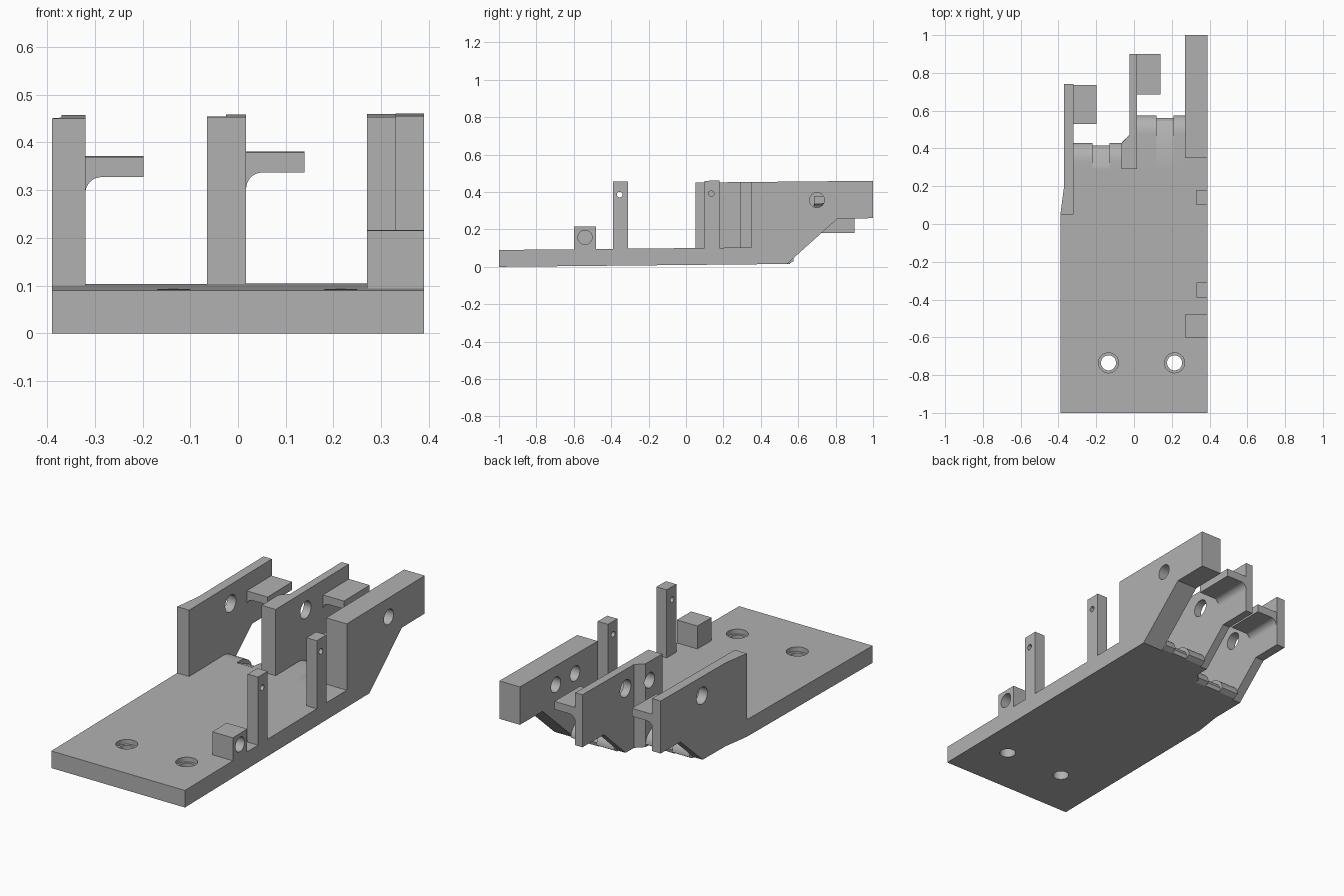
import bpy, bmesh, math
from mathutils import Vector

if "Cube" in bpy.data.objects:
    bpy.data.objects.remove(bpy.data.objects["Cube"], do_unlink=True)

grey = bpy.data.materials.new("plain grey")
grey.use_nodes = True
colour = (0.44, 0.44, 0.44, 1)
grey.diffuse_color = colour
grey.node_tree.nodes["Principled BSDF"].inputs["Base Color"].default_value = colour

THICK, TOP, SLOPE = 0.09, 0.44, 0.01
parts = []


def prism(name, pts, axis, lo, hi, keep=True):
    """Extrude a closed outline along one axis; outline uses the other two in order."""
    bm = bmesh.new()

    def place(p, d):
        c = list(p)
        c.insert("xyz".index(axis), d)
        return bm.verts.new(c)
    rings = [[place(p, d) for p in pts] for d in (lo, hi)]
    for ring in rings:
        bm.faces.new(ring)
    n = len(pts)
    for i in range(n):
        j = (i + 1) % n
        bm.faces.new((rings[0][i], rings[0][j], rings[1][j], rings[1][i]))
    bmesh.ops.recalc_face_normals(bm, faces=bm.faces)
    mesh = bpy.data.meshes.new(name)
    bm.to_mesh(mesh)
    bm.free()
    ob = bpy.data.objects.new(name, mesh)
    bpy.context.collection.objects.link(ob)
    if keep:
        mesh.materials.append(grey)
        parts.append(ob)
    else:
        ob.hide_render = True
    return ob


def box(name, x0, x1, y0, y1, z0, z1):
    return prism(name, [(x0, y0), (x1, y0), (x1, y1), (x0, y1)], "z", z0, z1)


def combine(ob, cutter, operation="DIFFERENCE"):
    mod = ob.modifiers.new("cut", "BOOLEAN")
    mod.operation, mod.solver, mod.object = operation, "EXACT", cutter
    bpy.context.view_layer.update()
    result = ob.evaluated_get(bpy.context.evaluated_depsgraph_get())
    mesh = bpy.data.meshes.new_from_object(result)
    ob.modifiers.clear()
    ob.data = mesh
    bpy.data.objects.remove(cutter, do_unlink=True)


def drill(ob, axis, centre, radius, lo, hi):
    circle = [(centre[0] + radius * math.cos(math.tau * i / 32),
               centre[1] + radius * math.sin(math.tau * i / 32)) for i in range(32)]
    combine(ob, prism("drill", circle, axis, lo, hi, keep=False))


# Base plate with two counterbored screw holes
plate = prism("base_plate", [(-0.39, -1), (0.39, -1), (0.39, 0.29), (-0.32, 0.29),
                             (-0.32, 0.05), (-0.39, 0.05)], "z", 0, THICK)
for x in (-0.135, 0.215):
    drill(plate, "z", (x, -0.735), 0.04, -0.1, 0.2)
    drill(plate, "z", (x, -0.735), 0.053, 0.065, 0.2)


# Rounded rear ends of the plate, each with a bevelled knuckle
def rear_end(side, end, x0, k0, k1, x1):
    rounded = [(0.29, 0), (end - 0.025, 0), (end, 0.015)]
    for i in range(1, 11):
        a = i / 10 * math.pi / 2
        rounded.append((end - 0.1 + 0.1 * math.cos(a), 0.015 + 0.075 * math.sin(a)))
    rounded.append((0.29, THICK))
    knuckle = [(0.29, 0), (end - 0.02, 0), (end - 0.015, 0.02),
               (end - 0.03, 0.045), (end - 0.125, THICK), (0.29, THICK)]
    prism(side + "_rear_end_outer", rounded, "x", x0, k0)
    prism(side + "_rear_knuckle", knuckle, "x", k0, k1)
    prism(side + "_rear_end_inner", rounded, "x", k1, x1)


rear_end("right", 0.43, -0.32, -0.22, -0.13, -0.065)
rear_end("left", 0.575, 0.017, 0.12, 0.21, 0.27)


# Upright walls: side profile trimmed by a plan outline
def wall(name, front, foot, bend, rear, under, plan):
    profile = [(front, 0), (foot, 0), (bend, under), (rear, under), (rear, TOP), (front, TOP)]
    xs = [p[0] for p in plan]
    ob = prism(name, profile, "x", min(xs) - 0.05, max(xs) + 0.05)
    combine(ob, prism("plan", plan, "z", -1, 1, keep=False), "INTERSECT")
    return ob


right_wall = wall("right_wall", 0.05, 0.39, 0.575, 0.74, 0.163,
                  [(-0.39, 0.05), (-0.32, 0.05), (-0.32, 0.8), (-0.37, 0.8), (-0.37, 0.2)])
middle_wall = wall("middle_wall", 0.29, 0.54, 0.72, 0.9, 0.163,
                   [(-0.065, 0.2), (0.017, 0.2), (0.017, 1), (-0.025, 1),
                    (-0.025, 0.47), (-0.065, 0.43)])
left_wall = prism("left_wall", [(0.29, 0), (0.54, 0), (0.81, 0.24), (1, 0.24), (1, TOP),
                                (0.35, TOP), (0.35, THICK), (0.29, THICK)], "x", 0.27, 0.39)
drill(right_wall, "x", (0.395, 0.34), 0.045, -0.5, -0.2)
drill(middle_wall, "x", (0.54, 0.34), 0.045, -0.2, 0.2)
drill(middle_wall, "x", (0.395, 0.34), 0.04, -0.2, -0.015)
drill(left_wall, "x", (0.70, 0.34), 0.04, 0.2, 0.5)
drill(left_wall, "x", (0.54, 0.34), 0.04, 0.2, 0.33)


# Ledges with a concave fillet underneath
def ledge(name, x, y0, y1, z0, z1):
    r = 0.034
    pts = [(x, z1), (x + 0.122, z1), (x + 0.122, z0)]
    for i in range(9):
        a = math.pi / 2 * (1 + i / 8)
        pts.append((x + r + r * math.cos(a), z0 - r + r * math.sin(a)))
    prism(name, pts, "y", y0, y1)


ledge("right_ledge", -0.32, 0.53, 0.735, 0.312, 0.354)
ledge("middle_ledge", 0.017, 0.685, 0.9, 0.32, 0.362)

# Slim posts and the small block along the left edge
for name, y in (("front_post", -0.39), ("rear_post", 0.1)):
    post = box(name, 0.33, 0.39, y, y + 0.08, THICK, 0.449)
    drill(post, "x", (y + 0.035, 0.38), 0.015, 0.2, 0.5)
block = box("side_block", 0.27, 0.39, -0.6, -0.48, THICK, 0.211)
drill(block, "x", (-0.54, 0.153), 0.038, 0.3, 0.5)

# Slight upward rake of the whole bracket, then shading
bpy.ops.object.select_all(action="DESELECT")
for ob in parts:
    for v in ob.data.vertices:
        v.co += Vector((0, 0, SLOPE * (v.co.y + 1)))
    ob.select_set(True)
bpy.context.view_layer.objects.active = parts[0]
bpy.ops.object.shade_smooth_by_angle(angle=math.radians(30))
